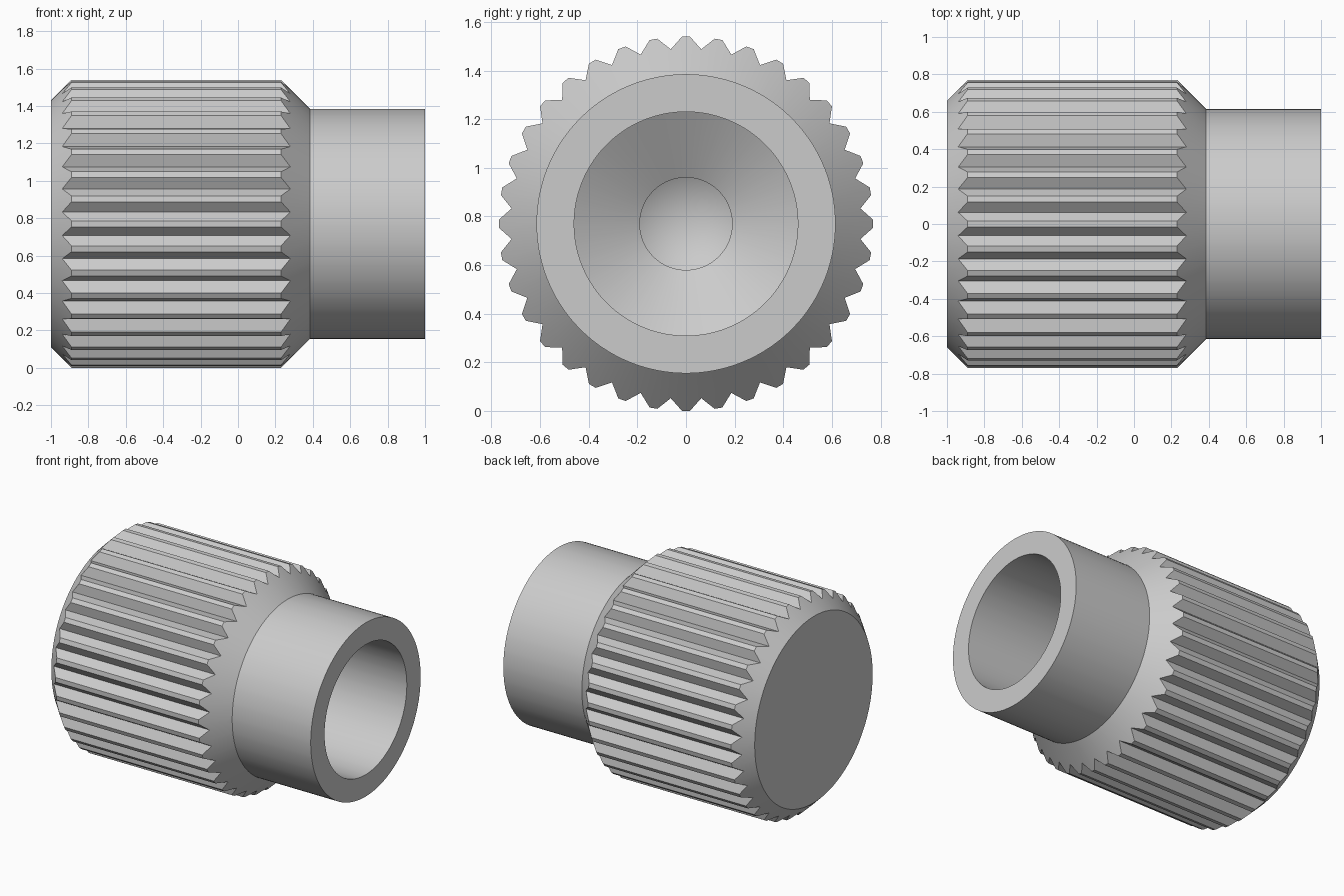
import bpy
import bmesh
from math import cos, sin, radians

if "Cube" in bpy.data.objects:
    bpy.data.objects.remove(bpy.data.objects["Cube"], do_unlink=True)

TEETH = 36
CREST, ROOT = 0.77, 0.72        # knurl radii
FACE_R, NECK_R = 0.66, 0.615    # end face and neck radii
BORE_R, PILOT_R = 0.46, 0.19
BACK, FRONT = -1.0, 1.0         # extent along x
SHOULDER = 0.385                # chamfer meets neck
AXIS_Z = CREST

# One steel-grey colour
steel = bpy.data.materials.new("steel_grey")
steel.use_nodes = True
colour = (0.6, 0.6, 0.6, 1.0)
steel.diffuse_color = colour
steel.node_tree.nodes["Principled BSDF"].inputs["Base Color"].default_value = colour

# Each tooth has a groove bottom and two crest corners
stations = []
for i in range(TEETH):
    for offset, radius in ((-5, ROOT), (-1.2, CREST), (1.2, CREST)):
        stations.append((radians(i * 360 / TEETH + offset), radius))

bm = bmesh.new()


def ring(place):
    """Loop of vertices; place(knurl_radius) gives (x, radius)."""
    verts = []
    for angle, knurl in stations:
        x, r = place(knurl)
        verts.append(bm.verts.new((x, r * sin(angle), AXIS_Z + r * cos(angle))))
    return verts


def circle(x, r):
    return ring(lambda knurl: (x, r))


rings = [
    # Chamfered, knurled grip
    circle(BACK, FACE_R),
    ring(lambda k: (BACK + k - FACE_R, k)),
    ring(lambda k: (SHOULDER - (k - NECK_R), k)),
    # Neck
    circle(SHOULDER, NECK_R),
    circle(FRONT, NECK_R),
    # Stepped, drilled bore
    circle(FRONT, BORE_R),
    circle(0.2, BORE_R),
    circle(0.04, PILOT_R),
    circle(-0.35, PILOT_R),
]
count = len(stations)
for a, b in zip(rings, rings[1:]):
    for i in range(count):
        j = (i + 1) % count
        bm.faces.new((a[i], a[j], b[j], b[i]))

# Flat back face and conical drill tip
bm.faces.new(rings[0])
tip = bm.verts.new((-0.46, 0, AXIS_Z))
for i in range(count):
    bm.faces.new((rings[-1][i], rings[-1][(i + 1) % count], tip))
bmesh.ops.recalc_face_normals(bm, faces=bm.faces)

mesh = bpy.data.meshes.new("knurled_knob")
bm.to_mesh(mesh)
bm.free()
mesh.materials.append(steel)
knob = bpy.data.objects.new("knurled_knob", mesh)
bpy.context.collection.objects.link(knob)

# Smooth round surfaces, crisp teeth and rims
bpy.ops.object.select_all(action="DESELECT")
knob.select_set(True)
bpy.context.view_layer.objects.active = knob
bpy.ops.object.shade_smooth_by_angle(angle=radians(25))
